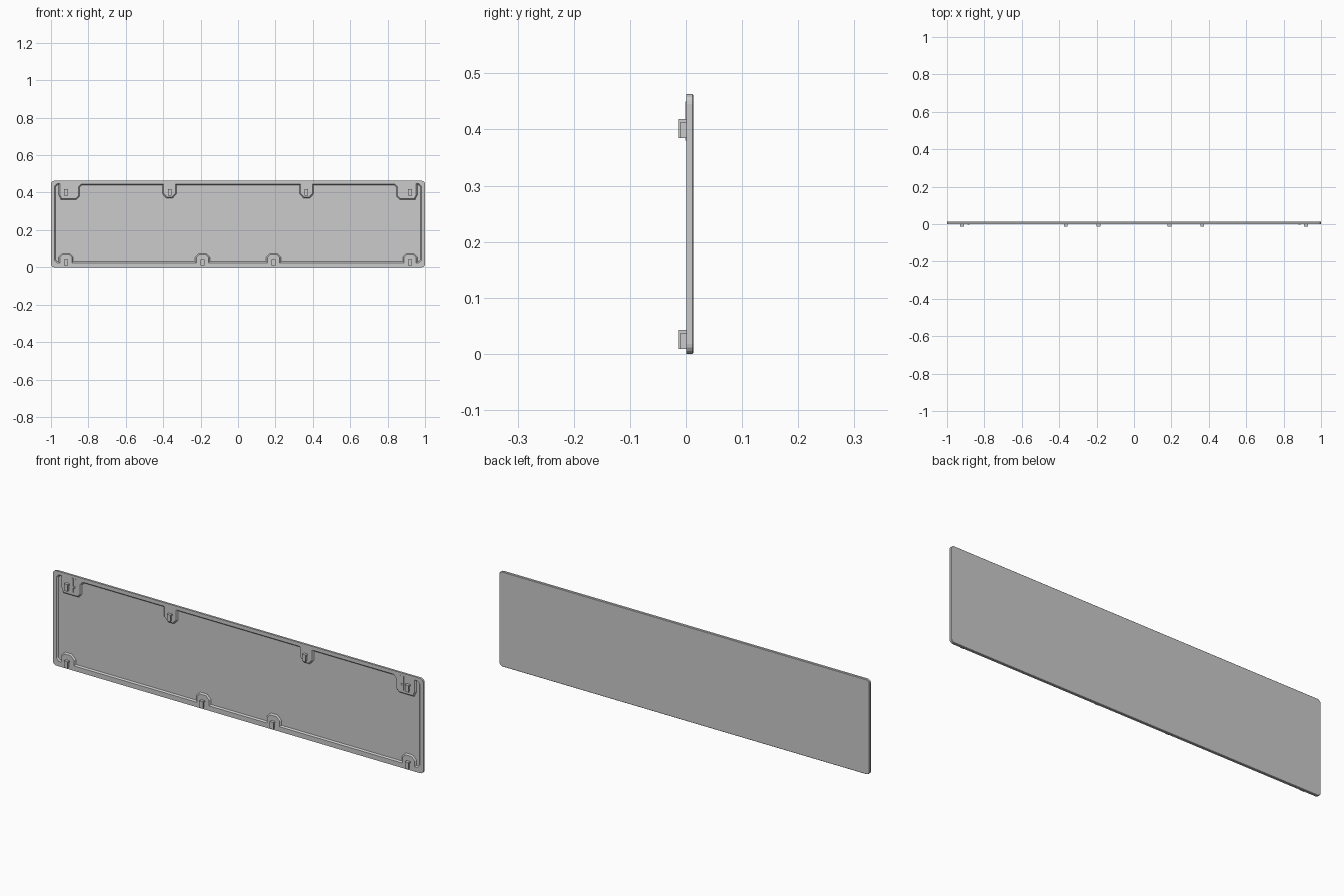
import bpy, bmesh
from math import cos, sin, pi
from mathutils import Vector

if "Cube" in bpy.data.objects:
    bpy.data.objects.remove(bpy.data.objects["Cube"])

FRONT, BACK, H = 0.001, 0.0132, 0.463
FLOOR = 0.0075


def finish(bm, name):
    bmesh.ops.recalc_face_normals(bm, faces=bm.faces)
    me = bpy.data.meshes.new(name)
    bm.to_mesh(me)
    bm.free()
    ob = bpy.data.objects.new(name, me)
    bpy.context.collection.objects.link(ob)
    return ob


def rounded_rect(inset, r=0.018, seg=4):
    pts = []
    w, lo, hi = 1 - inset, inset, H - inset
    for cx, cz, a0 in ((w - r, hi - r, 0), (-w + r, hi - r, 1), (-w + r, lo + r, 2), (w - r, lo + r, 3)):
        for i in range(seg + 1):
            a = (a0 + i / seg) * pi / 2
            pts.append((cx + r * cos(a), cz + r * sin(a)))
    return pts


def offset(pts, d):
    # mitred inward offset of a counter-clockwise outline
    out = []
    for i, p in enumerate(pts):
        p = Vector(p)
        a = (p - Vector(pts[i - 1])).normalized()
        b = (Vector(pts[(i + 1) % len(pts)]) - p).normalized()
        na, nb = Vector((-a.y, a.x)), Vector((-b.y, b.x))
        out.append(tuple(p + (na + nb) * d / (1 + na.dot(nb))))
    return out


def loop(bm, pts, y):
    vs = [bm.verts.new((x, y, z)) for x, z in pts]
    es = [bm.edges.new((vs[i - 1], vs[i])) for i in range(len(vs))]
    return vs, es


def bridge(bm, a, b):
    for i in range(len(a)):
        bm.faces.new((a[i - 1], a[i], b[i], b[i - 1]))


def bottom_pad(x):
    # recess edge climbing over a lower clip pad, left to right
    w = 0.033
    return [(x - w, 0.024), (x - w, 0.052), (x - w + 0.017, 0.069),
            (x + w - 0.017, 0.069), (x + w, 0.052), (x + w, 0.024)]


# left half of the recess outline, counter-clockwise from the top centre
half = [(-0.335, 0.445), (-0.335, 0.395), (-0.353, 0.376), (-0.38, 0.376), (-0.398, 0.395), (-0.398, 0.445),
        (-0.838, 0.445), (-0.853, 0.43), (-0.853, 0.383), (-0.868, 0.368), (-0.943, 0.368),
        (-0.953, 0.39), (-0.953, 0.447), (-0.968, 0.447), (-0.981, 0.434), (-0.981, 0.037), (-0.968, 0.024)]
half += bottom_pad(-0.92) + bottom_pad(-0.19)
recess = half + [(-x, z) for x, z in reversed(half)]

# panel: framed front with sloped recess walls and plain back
bm = bmesh.new()
outer, oe = loop(bm, rounded_rect(0), FRONT)
rim, re = loop(bm, recess, FRONT)
floor, fe = loop(bm, offset(recess, 0.006), FLOOR)
side, _ = loop(bm, rounded_rect(0), BACK - 0.002)
back, _ = loop(bm, rounded_rect(0.002, 0.016), BACK)
bmesh.ops.triangle_fill(bm, edges=oe + re, use_beauty=True, normal=(0, -1, 0))
bmesh.ops.triangle_fill(bm, edges=fe, use_beauty=True, normal=(0, -1, 0))
bridge(bm, rim, floor)
bridge(bm, outer, side)
bridge(bm, side, back)
bm.faces.new(back)
finish(bm, "panel")


def boxes(name, parts):
    bm = bmesh.new()
    for x0, x1, y0, y1, z0, z1 in parts:
        g = bmesh.ops.create_cube(bm, size=1)
        for v in g["verts"]:
            v.co = ((x0 + x1) / 2 + v.co.x * (x1 - x0), (y0 + y1) / 2 + v.co.y * (y1 - y0),
                    (z0 + z1) / 2 + v.co.z * (z1 - z0))
    return finish(bm, name)


# clips: stem, front plate and top cap
for x, z in ((0.92, 0.385), (0.365, 0.385), (0.92, 0.009), (0.19, 0.009)):
    for s in (-1, 1):
        c = s * x
        boxes("mounting_clip", [
            (c - 0.006, c + 0.006, -0.010, FRONT + 0.002, z, z + 0.027),
            (c - 0.010, c + 0.010, -0.0132, -0.010, z, z + 0.027),
            (c - 0.010, c + 0.010, -0.0132, FRONT + 0.002, z + 0.027, z + 0.034)])

# guide ribs beside the upper corner clips
for s in (-1, 1):
    c = s * 0.885
    boxes("guide_rib", [
        (c - 0.010, c - 0.005, -0.001, FRONT + 0.002, 0.38, 0.45),
        (c + 0.005, c + 0.010, -0.001, FRONT + 0.002, 0.38, 0.45),
        (c - 0.005, c + 0.005, -0.004, FRONT + 0.002, 0.405, 0.412)])
